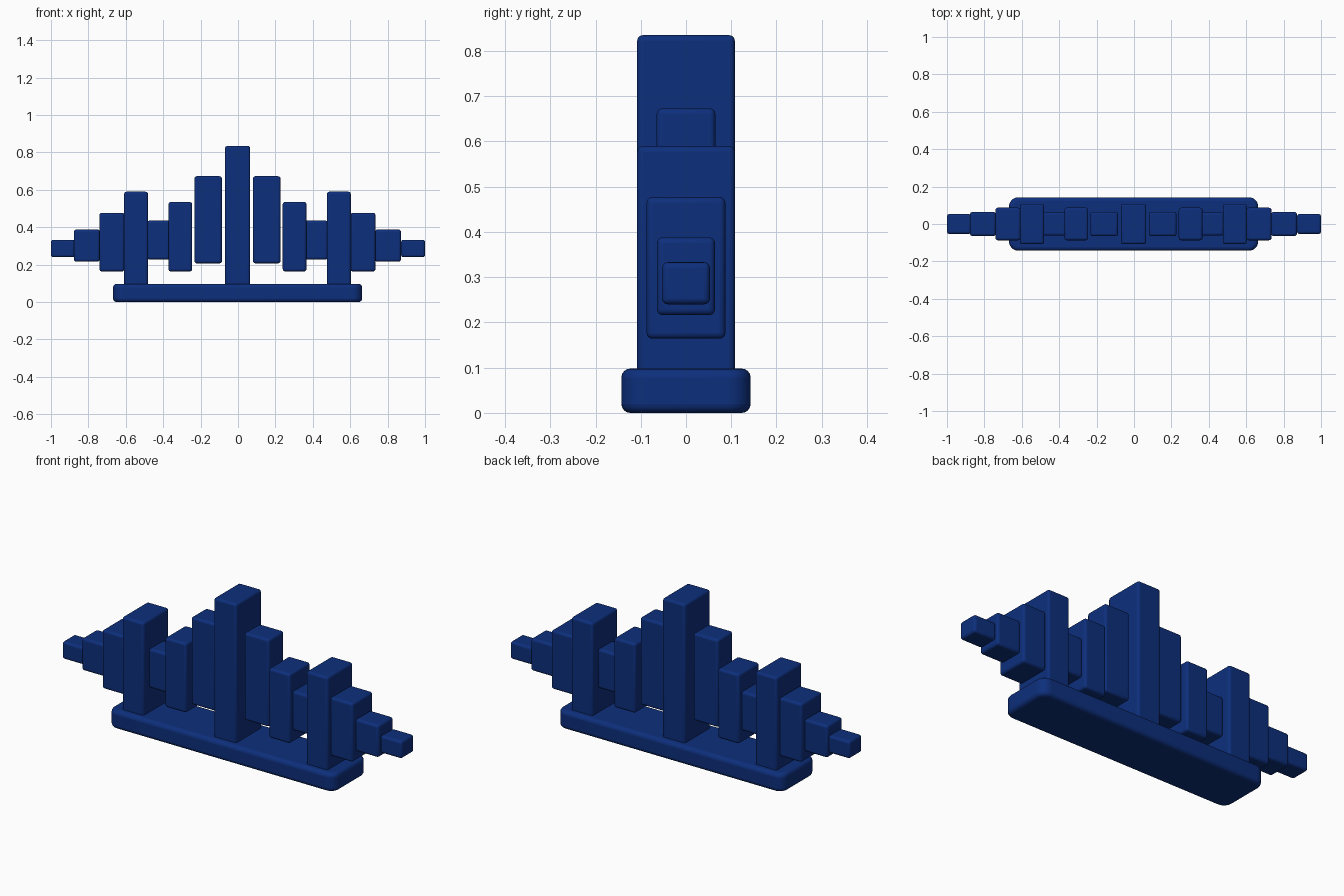
import bpy
import bmesh
from mathutils import Vector

cube = bpy.data.objects.get("Cube")
if cube:
    bpy.data.objects.remove(cube, do_unlink=True)

blue = bpy.data.materials.new("deep_blue")
blue.use_nodes = True
colour = (0.004, 0.028, 0.2, 1)
blue.diffuse_color = colour
bsdf = blue.node_tree.nodes["Principled BSDF"]
bsdf.inputs["Base Color"].default_value = colour
bsdf.inputs["Roughness"].default_value = 0.5


def rounded_block(name, x0, x1, half_depth, z0, z1, radius, plan_radius=0):
    """Box with softened edges and optionally larger corners in plan."""
    bm = bmesh.new()
    bmesh.ops.create_cube(bm, size=1)
    size = Vector((x1 - x0, 2 * half_depth, z1 - z0))
    for v in bm.verts:
        v.co *= size
    if plan_radius:
        upright = [e for e in bm.edges
                   if abs(e.verts[0].co.z - e.verts[1].co.z) > 0.01]
        bmesh.ops.bevel(bm, geom=upright, offset=plan_radius, segments=8,
                        profile=0.5, affect='EDGES')
    mesh = bpy.data.meshes.new(name)
    bm.to_mesh(mesh)
    bm.free()
    mesh.materials.append(blue)
    obj = bpy.data.objects.new(name, mesh)
    bpy.context.collection.objects.link(obj)
    obj.location = ((x0 + x1) / 2, 0, (z0 + z1) / 2)
    bevel = obj.modifiers.new("soft_edges", 'BEVEL')
    bevel.width = radius
    bevel.segments = 4
    bevel.limit_method = 'ANGLE'
    bevel.angle_limit = 0.7
    bpy.ops.object.select_all(action='DESELECT')
    obj.select_set(True)
    bpy.context.view_layer.objects.active = obj
    bpy.ops.object.shade_smooth_by_angle()


# Plinth and central column
rounded_block("base", -0.668, 0.664, 0.143, 0, 0.098, 0.02, 0.05)
rounded_block("centre_column", -0.069, 0.065, 0.108, 0.085, 0.835, 0.013)

# Paired bars: name, inner and outer distance, half depth, bottom, top
bars = [
    ("inner_tall_bar", 0.083, 0.23, 0.065, 0.207, 0.673),
    ("inner_middle_bar", 0.242, 0.369, 0.065 + 0.022, 0.164, 0.535),
    ("inner_short_bar", 0.362, 0.482, 0.062, 0.227, 0.436),
    ("support_column", 0.478, 0.606, 0.108, 0.085, 0.59),
    ("outer_tall_bar", 0.604, 0.738, 0.087, 0.164, 0.477),
    ("outer_middle_bar", 0.736, 0.874, 0.064, 0.216, 0.388),
    ("end_bar", 0.872, 1.0, 0.053, 0.24, 0.333),
]
for name, inner, outer, depth, bottom, top in bars:
    # The row sits very slightly towards the right
    shift = 0 if name == "end_bar" else -0.003
    rounded_block("left_" + name, inner + shift, outer + shift,
                  depth, bottom, top, 0.013)
    rounded_block("right_" + name, shift - outer, shift - inner,
                  depth, bottom, top, 0.013)
